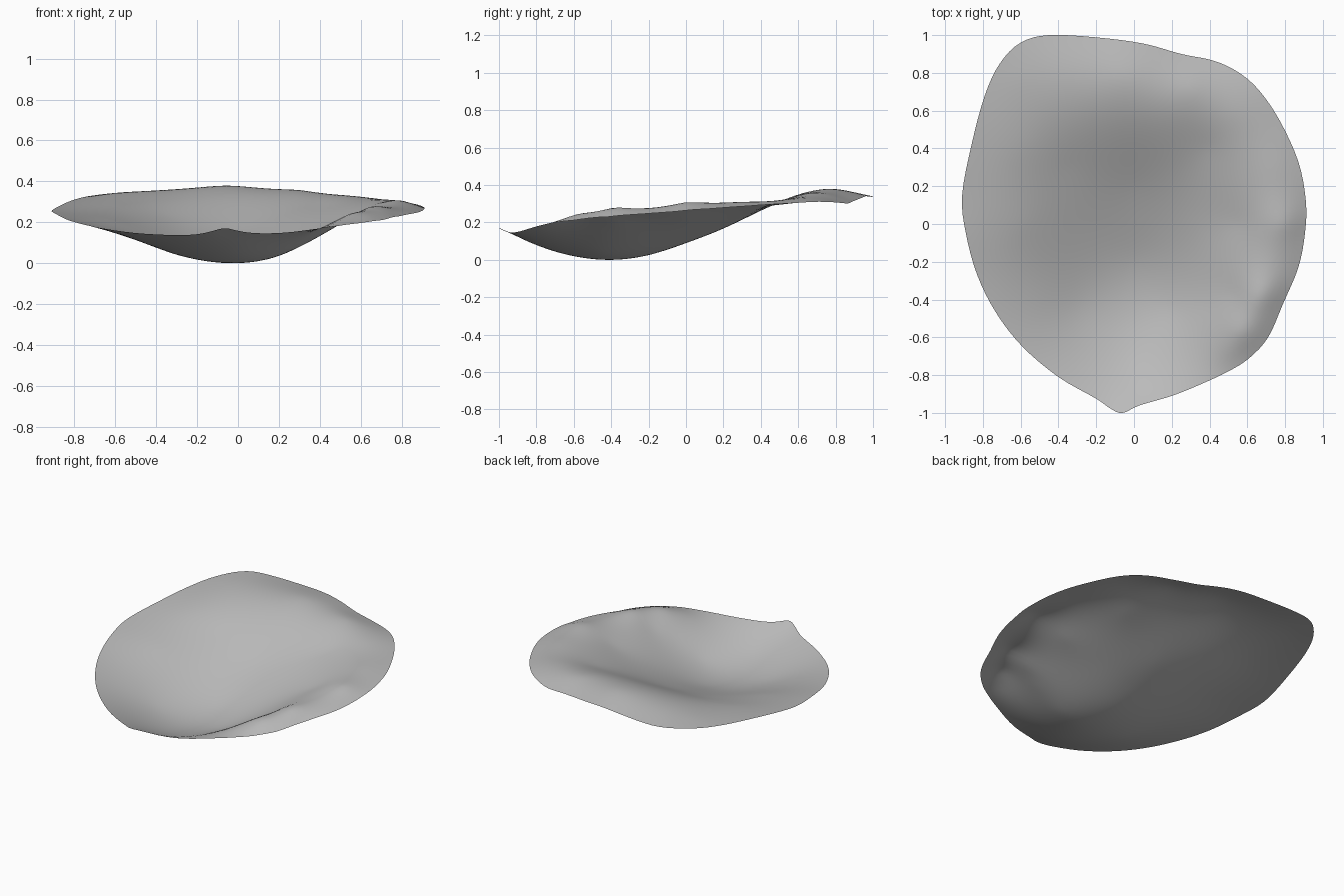
import bpy, bmesh, math

if "Cube" in bpy.data.objects:
    bpy.data.objects.remove(bpy.data.objects["Cube"])

# Rim of the petal, counter-clockwise (x, y, z)
RIM = [(-.06, -1.0, .175), (.03, -.96, .157), (.2, -.91, .152), (.35, -.85, .168),
       (.5, -.78, .188), (.61, -.71, .202), (.71, -.6, .216), (.79, -.42, .234), (.87, -.23, .25),
       (.905, -.05, .263), (.91, .12, .277), (.87, .33, .292), (.77, .55, .306), (.66, .71, .315),
       (.55, .805, .311), (.42, .865, .306), (.25, .90, .32), (.05, .955, .342),
       (-.2, .988, .345), (-.45, 1.0, .34), (-.6, .96, .345), (-.71, .85, .335), (-.79, .68, .318),
       (-.86, .42, .29), (-.91, .15, .262), (-.89, -.05, .245), (-.83, -.27, .215),
       (-.73, -.47, .188), (-.59, -.65, .163), (-.4, -.81, .145), (-.2, -.925, .146),
       (-.12, -.98, .163)]

# Hollow, back ridge and right-hand ridge inside the rim (x, y, z)
INNER = [(-.05, -.43, .005), (0, -.7, .05), (0, -.85, .105), (0, -.2, .03), (.02, 0, .095),
         (0, .2, .172), (0, .4, .268), (0, .57, .343), (-.05, .78, .384),
         (-.3, -.45, .046), (-.5, -.4, .118), (.2, -.45, .042), (.4, -.45, .145),
         (.5, -.67, .212), (.57, -.57, .25), (.67, -.38, .284), (.53, -.38, .215),
         (.79, 0, .311), (.55, 0, .232), (.3, 0, .145), (-.3, 0, .128), (-.6, 0, .208),
         (-.35, .3, .235), (-.6, .4, .292), (.4, .4, .283), (.75, .3, .314),
         (.3, .72, .361), (.53, .58, .334), (-.35, .8, .363), (-.6, .78, .347)]


def kernel(ax, ay, bx, by):
    """Thin-plate kernel of the distance between two points."""
    d = (ax - bx) ** 2 + (ay - by) ** 2
    return 0.5 * d * math.log(d) if d > 1e-12 else 0.0


def solve(m):
    """Gaussian elimination on an augmented matrix."""
    n = len(m)
    for i in range(n):
        p = max(range(i, n), key=lambda r: abs(m[r][i]))
        m[i], m[p] = m[p], m[i]
        for r in range(i + 1, n):
            f = m[r][i] / m[i][i]
            if f:
                for c in range(i, n + 1):
                    m[r][c] -= f * m[i][c]
    x = [0.0] * n
    for i in reversed(range(n)):
        x[i] = (m[i][n] - sum(m[i][c] * x[c] for c in range(i + 1, n))) / m[i][i]
    return x


# Smooth height field through all the points
PTS = RIM + INNER
rows = [[kernel(x, y, a, b) + (2e-4 if (x, y) == (a, b) else 0) for a, b, _ in PTS] + [1, x, y, z]
        for x, y, z in PTS]
for k in range(3):
    rows.append([(1, a, b)[k] for a, b, _ in PTS] + [0, 0, 0, 0])
W = solve(rows)


def height(x, y):
    s = W[-3] + W[-2] * x + W[-1] * y
    return s + sum(w * kernel(x, y, a, b) for w, (a, b, _) in zip(W, PTS))


def smooth_outline(pts, steps):
    """Closed Catmull-Rom curve through the rim points."""
    out, n = [], len(pts)
    for i in range(n):
        p = [pts[(i + k) % n] for k in (-1, 0, 1, 2)]
        for s in range(steps):
            t = s / steps
            out.append([0.5 * (2 * b + (c - a) * t + (2 * a - 5 * b + 4 * c - d) * t * t
                               + (3 * b - a - 3 * c + d) * t ** 3)
                        for a, b, c, d in zip(*p)][:2])
    return out


# Petal: rings of vertices from the centre out to the rim
outline = smooth_outline(RIM, 4)
n, rings = len(outline), 36
bm = bmesh.new()
centre = bm.verts.new((0, 0, height(0, 0)))
prev = None
for r in range(1, rings + 1):
    t = r / rings
    ring = [bm.verts.new((x * t, y * t, height(x * t, y * t))) for x, y in outline]
    for i in range(n):
        j = (i + 1) % n
        if prev:
            bm.faces.new((prev[i], ring[i], ring[j], prev[j]))
        else:
            bm.faces.new((centre, ring[i], ring[j]))
    prev = ring

# Rest the lowest point on the ground
low = min(v.co.z for v in bm.verts)
for v in bm.verts:
    v.co.z -= low
for f in bm.faces:
    f.smooth = True

mesh = bpy.data.meshes.new("petal")
bm.to_mesh(mesh)
bm.free()
petal = bpy.data.objects.new("petal", mesh)
bpy.context.collection.objects.link(petal)

grey = bpy.data.materials.new("soft grey")
grey.diffuse_color = (0.5, 0.5, 0.5, 1)
grey.use_nodes = True
grey.node_tree.nodes["Principled BSDF"].inputs["Base Color"].default_value = grey.diffuse_color
mesh.materials.append(grey)
